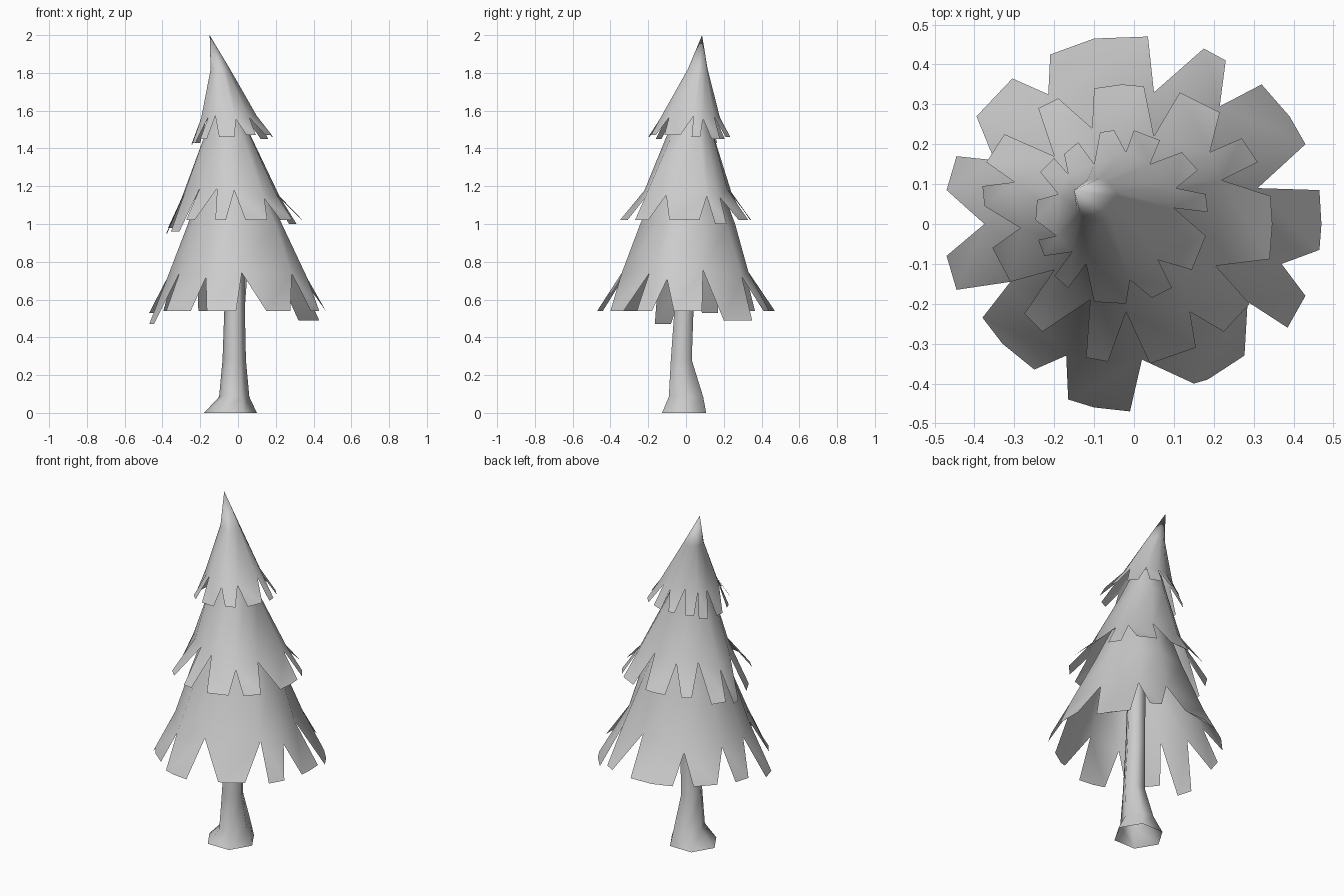
import bpy
from math import cos, sin, atan2, hypot, pi


def make_object(name, verts, faces, angle):
    mesh = bpy.data.meshes.new(name)
    mesh.from_pydata(verts, [], faces)
    ob = bpy.data.objects.new(name, mesh)
    bpy.context.collection.objects.link(ob)
    bpy.ops.object.select_all(action='DESELECT')
    bpy.context.view_layer.objects.active = ob
    ob.select_set(True)
    bpy.ops.object.shade_smooth_by_angle(angle=angle)
    return ob


def foliage(name, teeth, notch, rings, apex=None):
    """Ragged conical skirt. teeth: (tip height, tip points, following notch),
    clockwise from above. notch, rings: (centre x, centre y, height, radius)."""
    cx, cy, nz, nr = notch
    gaps = [t[2] for t in teeth]
    n = len(gaps)
    verts = [(x, y, nz - .8 * (hypot(x - cx, y - cy) - nr)) for x, y in gaps]
    angles = [atan2(y - cy, x - cx) for x, y in gaps]
    for rx, ry, z, r in rings:
        verts += [(rx + r * cos(a), ry + r * sin(a), z) for a in angles]
    faces = []
    # cone body above the notches
    for k in range(len(rings)):
        a, b = k * n, (k + 1) * n
        for i in range(n):
            j = (i + 1) % n
            faces.append((a + j, a + i, b + i, b + j))
    if apex:
        verts.append(apex)
        t = len(rings) * n
        faces += [(t + (i + 1) % n, t + i, len(verts) - 1) for i in range(n)]
    # teeth hanging between neighbouring notches
    for i, (z, tips, gap) in enumerate(teeth):
        first = len(verts)
        verts += [(x, y, z) for x, y in tips]
        last = len(verts) - 1
        faces.append((i, *range(last, first - 1, -1), (i - 1) % n))
    return make_object(name, verts, faces, 1.0)


# Lower skirt
lower = [
    (.54, [(.465, .085), (.47, 0), (.465, -.065)], (.37, -.10)),
    (.54, [(.43, -.18), (.385, -.26)], (.285, -.195)),
    (.54, [(.277, -.33), (.185, -.39), (.15, -.40)], (.02, -.34)),
    (.54, [(-.01, -.47), (-.10, -.46), (-.165, -.44)], (-.17, -.33)),
    (.54, [(-.25, -.365), (-.33, -.30), (-.38, -.235)], (-.31, -.145)),
    (.47, [(-.445, -.165), (-.47, -.08)], (-.375, 0)),
    (.53, [(-.47, .085), (-.445, .17)], (-.35, .16)),
    (.54, [(-.395, .27), (-.305, .365)], (-.215, .325)),
    (.54, [(-.21, .425), (-.10, .465), (.035, .47)], (.05, .33)),
    (.54, [(.175, .44), (.23, .41)], (.215, .295)),
    (.49, [(.32, .35), (.39, .27), (.43, .20)], (.31, .09)),
]
foliage("lower_foliage", lower, (0, 0, .73, .355),
        [(-.012, .01, 1.0, .253), (-.025, .015, 1.22, .165)])

# Middle skirt
middle = [
    (1.02, [(.342, .07), (.347, 0), (.34, -.088)], (.205, -.105)),
    (1.02, [(.29, -.20), (.225, -.27)], (.14, -.22)),
    (1.02, [(.155, -.31), (.04, -.35)], (-.02, -.22)),
    (1.02, [(-.065, -.345), (-.12, -.335)], (-.11, -.19)),
    (1.02, [(-.23, -.27), (-.275, -.225)], (-.20, -.115)),
    (.96, [(-.31, -.145), (-.355, -.06)], (-.285, -.01)),
    (.95, [(-.375, .045), (-.38, .095)], (-.30, .105)),
    (.98, [(-.37, .155), (-.325, .225)], (-.20, .17)),
    (1.02, [(-.24, .29), (-.19, .315)], (-.105, .24)),
    (1.02, [(-.10, .34), (-.03, .35), (.025, .345)], (.05, .22)),
    (1.02, [(.115, .33), (.215, .28)], (.19, .18)),
    (1.0, [(.27, .215), (.31, .155)], (.22, .11)),
]
foliage("middle_foliage", middle, (-.03, .01, 1.17, .24),
        [(-.05, .025, 1.46, .13), (-.06, .035, 1.6, .08)])

# Top skirt with leaning tip
top = [
    (1.46, [(.18, .075), (.185, .03)], (.10, .04)),
    (1.47, [(.18, -.03), (.145, -.115)], (.06, -.09)),
    (1.47, [(.095, -.16), (.045, -.185)], (-.01, -.14)),
    (1.46, [(-.02, -.20), (-.10, -.195)], (-.12, -.10)),
    (1.45, [(-.165, -.16), (-.20, -.13)], (-.155, -.07)),
    (1.43, [(-.225, -.08), (-.24, -.04)], (-.195, -.03)),
    (1.42, [(-.247, .01), (-.243, .06)], (-.19, .075)),
    (1.43, [(-.235, .13), (-.20, .165)], (-.165, .125)),
    (1.45, [(-.175, .175), (-.14, .205)], (-.10, .15)),
    (1.46, [(-.085, .23), (-.05, .235)], (-.02, .18)),
    (1.46, [(0, .235), (.065, .21)], (.04, .15)),
    (1.45, [(.12, .18), (.16, .135)], (.105, .09)),
]
foliage("top_foliage", top, (-.045, .025, 1.57, .148),
        [(-.095, .062, 1.82, .053)], (-.15, .085, 2.0))

# Trunk: flared six-sided base, slightly bent
sides = 6
levels = [(-.04, -.01, .0, .14, .135), (-.02, 0, .085, .08, .105),
          (-.02, -.025, .28, .062, .064), (-.018, -.01, .56, .054, .058),
          (-.018, 0, .95, .05, .05)]
verts, faces = [], []
for x, y, z, rx, ry in levels:
    for i in range(sides):
        a = 2 * pi * i / sides
        verts.append((x + rx * cos(a), y + ry * sin(a), z))
for k in range(len(levels) - 1):
    for i in range(sides):
        j = (i + 1) % sides
        a, b = k * sides, (k + 1) * sides
        faces.append((a + i, a + j, b + j, b + i))
make_object("trunk", verts, faces, 1.1)
